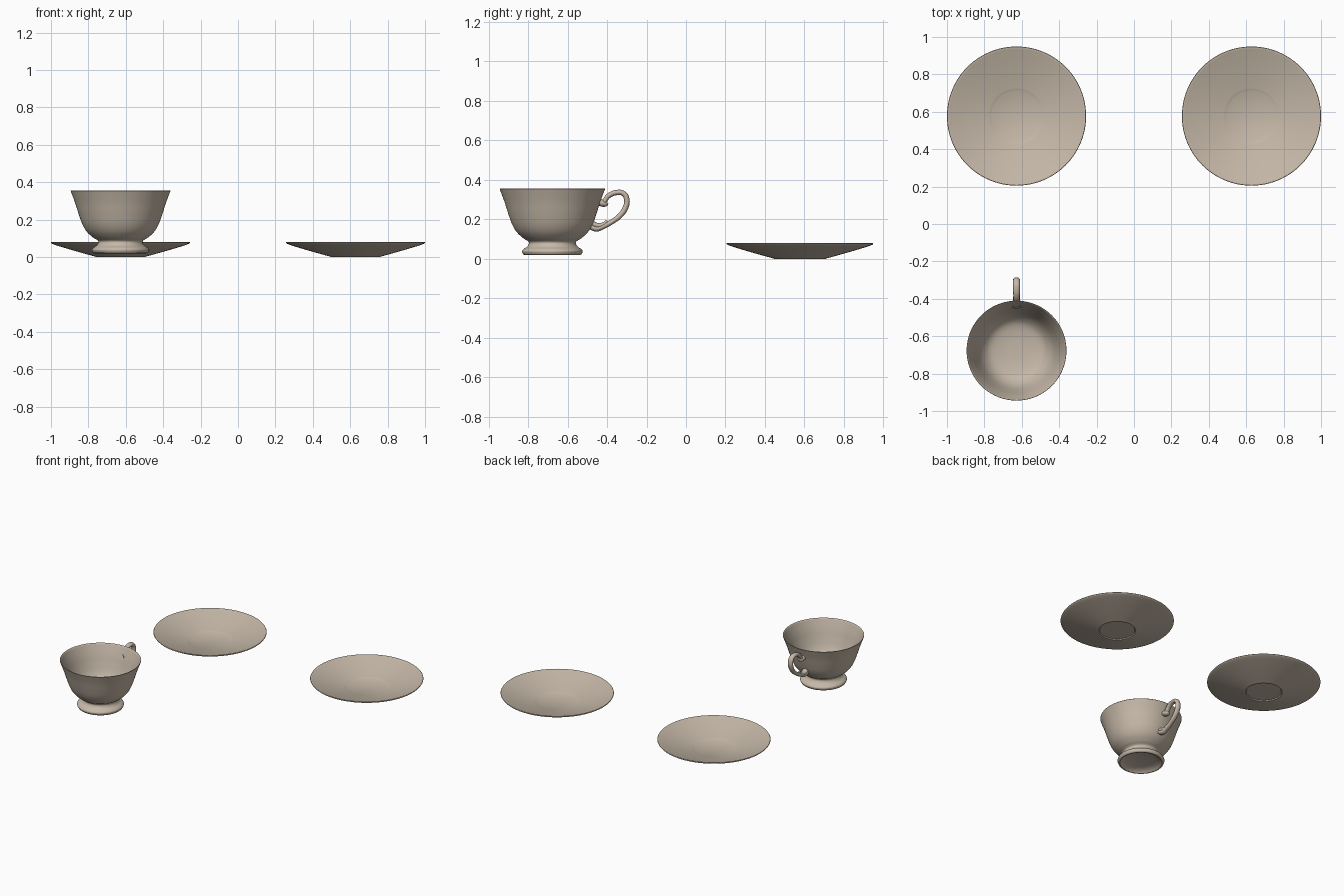
import bpy, math

if "Cube" in bpy.data.objects:
    bpy.data.objects.remove(bpy.data.objects["Cube"])

glaze = bpy.data.materials.new("beige_porcelain")
glaze.diffuse_color = (0.56, 0.48, 0.39, 1)
glaze.use_nodes = True
glaze.node_tree.nodes["Principled BSDF"].inputs["Base Color"].default_value = glaze.diffuse_color


def finish(obj, angle=50):
    bpy.ops.object.select_all(action='DESELECT')
    obj.select_set(True)
    bpy.context.view_layer.objects.active = obj
    bpy.ops.object.shade_smooth_by_angle(angle=math.radians(angle))


def smooth_points(pts, steps=5):
    """Catmull-Rom interpolation through profile points."""
    p = [pts[0]] + pts + [pts[-1]]
    out = []
    for i in range(1, len(p) - 2):
        a, b, c, d = p[i - 1:i + 3]
        for s in range(steps):
            t = s / steps
            out.append(tuple(0.5 * (2 * b[k] + (c[k] - a[k]) * t
                       + (2 * a[k] - 5 * b[k] + 4 * c[k] - d[k]) * t * t
                       + (3 * b[k] - a[k] - 3 * c[k] + d[k]) * t ** 3) for k in (0, 1)))
    return out + [pts[-1]]


def lathe(name, profile, loc, n=96):
    """Revolve (radius, z) points; both ends lie on the axis."""
    verts, faces, rings = [], [], []
    for r, z in profile:
        count = 1 if r < 1e-5 else n
        rings.append((len(verts), count))
        for j in range(count):
            a = 2 * math.pi * j / n
            verts.append((r * math.cos(a), r * math.sin(a), z))
    for (s0, c0), (s1, c1) in zip(rings, rings[1:]):
        for j in range(n):
            k = (j + 1) % n
            if c0 == 1:
                faces.append((s0, s1 + k, s1 + j))
            elif c1 == 1:
                faces.append((s0 + j, s0 + k, s1))
            else:
                faces.append((s0 + j, s0 + k, s1 + k, s1 + j))
    mesh = bpy.data.meshes.new(name)
    mesh.from_pydata(verts, [], faces)
    mesh.materials.append(glaze)
    obj = bpy.data.objects.new(name, mesh)
    obj.location = loc
    bpy.context.collection.objects.link(obj)
    finish(obj)
    return obj


# Saucers: recessed foot, shallow flared dish, flat well
saucer = ([(0, 0.006), (0.115, 0.006), (0.120, 0.0), (0.130, 0.0)]
          + smooth_points([(0.138, 0.003), (0.20, 0.020), (0.28, 0.043), (0.345, 0.063), (0.368, 0.072)])
          + [(0.372, 0.077), (0.370, 0.080), (0.366, 0.080)]
          + smooth_points([(0.355, 0.076), (0.28, 0.053), (0.20, 0.031), (0.142, 0.017)])
          + [(0.134, 0.013), (0, 0.013)])
for side, x in (("left", -0.628), ("right", 0.628)):
    lathe("saucer_" + side, saucer, (x, 0.577, 0))

# Cup: pedestal foot, pinched neck, bell body and thin wall
CX, CY = -0.628, -0.677
outer = smooth_points([(0.150, 0.026), (0.154, 0.038), (0.147, 0.049), (0.128, 0.062),
                       (0.119, 0.078), (0.124, 0.090), (0.148, 0.105), (0.180, 0.135),
                       (0.204, 0.175), (0.224, 0.230), (0.243, 0.290), (0.267, 0.354)])
inner = smooth_points([(0.262, 0.354), (0.236, 0.290), (0.216, 0.230), (0.195, 0.175),
                       (0.170, 0.137), (0.135, 0.112), (0.07, 0.099), (0, 0.096)])
lathe("cup_body", [(0, 0.045), (0.09, 0.040), (0.130, 0.029), (0.138, 0.020), (0.146, 0.021)]
      + outer + [(0.2655, 0.356)] + inner, (CX, CY, 0))


def tube(name, pts, depth):
    """Round tube through (y, z, radius factor), widened across the handle."""
    cu = bpy.data.curves.new(name, 'CURVE')
    cu.dimensions = '3D'
    cu.bevel_depth = depth
    cu.bevel_resolution = 4
    cu.use_fill_caps = True
    cu.resolution_u = 8
    sp = cu.splines.new('BEZIER')
    sp.bezier_points.add(len(pts) - 1)
    for bp, (y, z, r) in zip(sp.bezier_points, pts):
        bp.co = (0, y, z)
        bp.radius = r
        bp.handle_left_type = bp.handle_right_type = 'AUTO'
    obj = bpy.data.objects.new(name, cu)
    obj.location = (CX, 0, 0)
    obj.scale = (1.35, 1, 1)
    bpy.context.collection.objects.link(obj)
    bpy.ops.object.select_all(action='DESELECT')
    obj.select_set(True)
    bpy.context.view_layer.objects.active = obj
    bpy.ops.object.convert(target='MESH')
    obj = bpy.context.object
    obj.data.materials.clear()
    obj.data.materials.append(glaze)
    finish(obj, 60)


# Handle: ear-shaped loop with scrolled ends
tube("handle_loop", [(-0.416, 0.282, 1.0), (-0.408, 0.300, 0.9), (-0.388, 0.322, 0.95),
                     (-0.350, 0.336, 1.0), (-0.316, 0.330, 1.0), (-0.300, 0.300, 1.05),
                     (-0.307, 0.258, 1.05), (-0.335, 0.218, 1.0), (-0.375, 0.188, 0.95),
                     (-0.420, 0.164, 1.0), (-0.455, 0.153, 1.1), (-0.485, 0.165, 1.1)], 0.0135)
tube("handle_upper_scroll", [(-0.445, 0.290, 1.3), (-0.425, 0.282, 1.3), (-0.408, 0.280, 1.1),
                             (-0.402, 0.288, 0.7)], 0.0135)
tube("handle_lower_scroll", [(-0.475, 0.178, 1.2), (-0.445, 0.168, 1.1), (-0.415, 0.176, 0.9),
                             (-0.400, 0.193, 0.5)], 0.0125)
